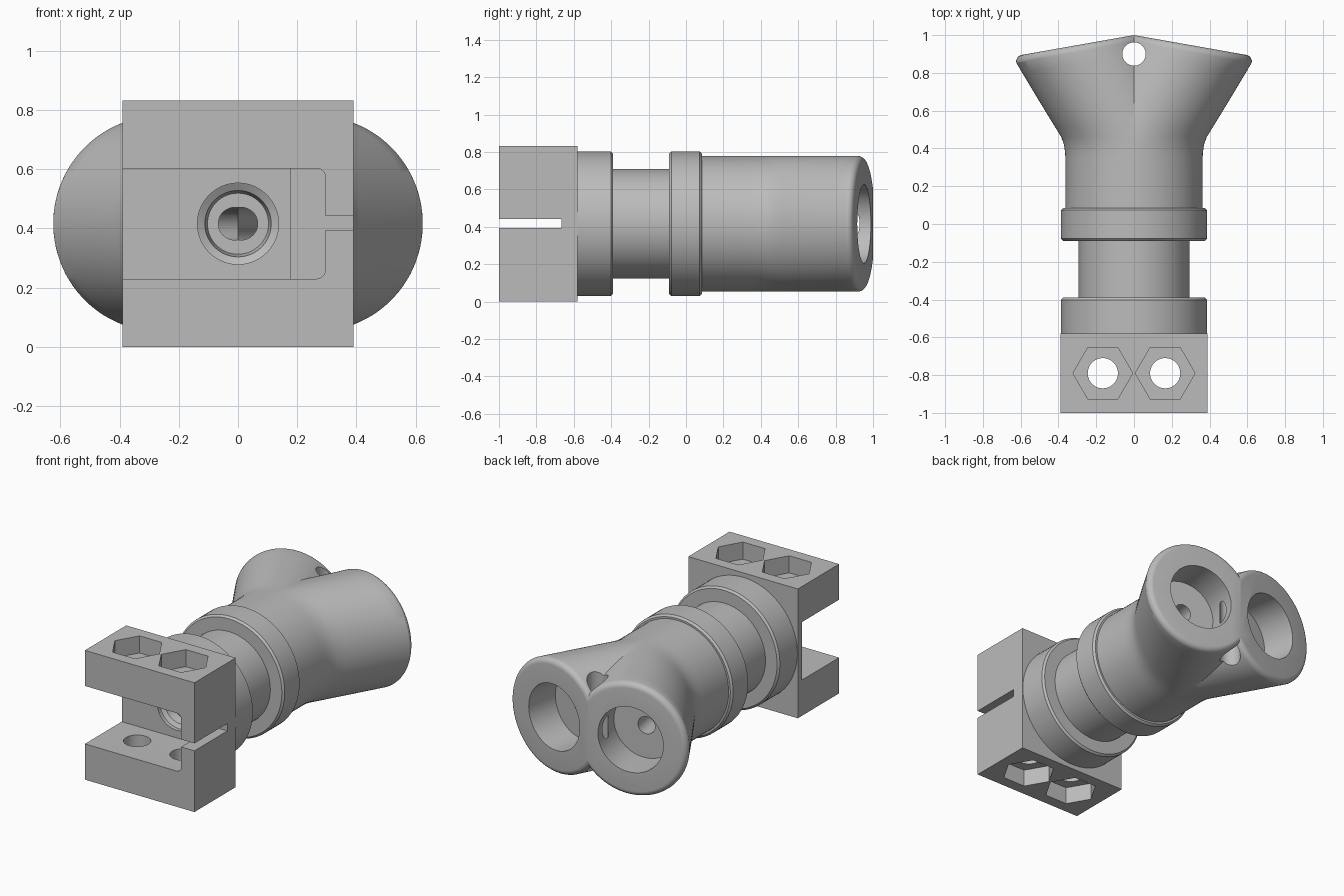
import bpy, bmesh, math
from mathutils import Matrix, Vector

if "Cube" in bpy.data.objects:
    bpy.data.objects.remove(bpy.data.objects["Cube"])

AXIS_Z = 0.416
SEG = 96
TILT = math.radians(10)

grey = bpy.data.materials.new("plain grey")
grey.use_nodes = True
grey.diffuse_color = (0.5, 0.5, 0.5, 1)
grey.node_tree.nodes["Principled BSDF"].inputs["Base Color"].default_value = (0.5, 0.5, 0.5, 1)


def finish(bm, name):
    bmesh.ops.recalc_face_normals(bm, faces=bm.faces)
    mesh = bpy.data.meshes.new(name)
    bm.to_mesh(mesh)
    bm.free()
    mesh.materials.append(grey)
    obj = bpy.data.objects.new(name, mesh)
    bpy.context.collection.objects.link(obj)
    return obj


def box(name, lo, hi):
    bm = bmesh.new()
    lo, hi = Vector(lo), Vector(hi)
    bmesh.ops.create_cube(bm, size=1, matrix=Matrix.Translation((lo + hi) / 2)
                          @ Matrix.Diagonal((*(hi - lo), 1)))
    return finish(bm, name)


def rod(name, start, end, radius, sides=48):
    bm = bmesh.new()
    start, end = Vector(start), Vector(end)
    turn = (end - start).to_track_quat('Z', 'Y').to_matrix().to_4x4()
    bmesh.ops.create_cone(bm, cap_ends=True, segments=sides, radius1=radius, radius2=radius,
                          depth=(end - start).length,
                          matrix=Matrix.Translation((start + end) / 2) @ turn)
    return finish(bm, name)


def loft(stations):
    """Skin circles given as (centre x, centre y, radius, tilt)."""
    bm = bmesh.new()
    rings = []
    for cx, cy, r, tilt in stations:
        ring = []
        for i in range(SEG):
            a = math.tau * (i + 0.5) / SEG
            u = r * math.cos(a)
            ring.append(bm.verts.new((cx + u * math.cos(tilt), cy - u * math.sin(tilt),
                                      AXIS_Z + r * math.sin(a))))
        rings.append(ring)
    for a, b in zip(rings, rings[1:]):
        for i in range(SEG):
            j = (i + 1) % SEG
            bm.faces.new((a[i], a[j], b[j], b[i]))
    bm.faces.new(rings[0])
    bm.faces.new(rings[-1])
    return bm


def combine(target, tool, operation):
    """Apply a boolean and discard the tool."""
    tool.hide_render = True
    mod = target.modifiers.new("shape", 'BOOLEAN')
    mod.operation, mod.object, mod.solver = operation, tool, 'EXACT'
    graph = bpy.context.evaluated_depsgraph_get()
    mesh = bpy.data.meshes.new_from_object(target.evaluated_get(graph))
    target.modifiers.clear()
    target.data = mesh
    bpy.data.objects.remove(tool)


# Spindle: two chamfered collars either side of a neck
def collar(y0, y1, r, c=0.012):
    return [(0, y0, r - c, 0), (0, y0 + c, r, 0), (0, y1 - c, r, 0), (0, y1, r - c, 0)]


body = finish(loft(collar(-0.60, -0.39, 0.387) + [(0, -0.39, 0.293, 0), (0, -0.09, 0.293, 0)]
                   + collar(-0.09, 0.085, 0.387)), "clamp_and_twin_socket")

# Twin sockets: one slanting lobe, halved at the centre and mirrored
R, END = 0.363, Vector((0.272, 0.952))
stations = [(0, 0.0, R, 0), (0, 0.34, R, 0), (0.002, 0.38, R, 0), (0.008, 0.42, R, 0)]
low = Vector((0.022, 0.46))
for i in range(9):
    t = i / 8
    p = low.lerp(END - Vector((0.006, 0.035)), t)
    stations.append((p.x, p.y, R, TILT * t))
normal = Vector((math.sin(TILT), math.cos(TILT)))
for i in range(1, 7):
    a = math.pi / 2 * i / 6
    p = END - normal * 0.035 * (1 - math.sin(a))
    stations.append((p.x, p.y, R - 0.035 * (1 - math.cos(a)), TILT))
bm = loft(stations)
bmesh.ops.bisect_plane(bm, geom=bm.verts[:] + bm.edges[:] + bm.faces[:], dist=1e-5,
                       plane_co=(0, 0, 0), plane_no=(1, 0, 0), clear_inner=True)
copy = bmesh.ops.duplicate(bm, geom=bm.verts[:] + bm.edges[:] + bm.faces[:])["geom"]
for v in copy:
    if isinstance(v, bmesh.types.BMVert):
        v.co.x *= -1
bmesh.ops.reverse_faces(bm, faces=[f for f in copy if isinstance(f, bmesh.types.BMFace)])
bmesh.ops.remove_doubles(bm, verts=bm.verts, dist=1e-4)
combine(body, finish(bm, "twin_sockets"), 'UNION')

# Clamp block
combine(body, box("clamp_block", (-0.39, -1, 0), (0.39, -0.58, 0.832)), 'UNION')

# Jaw channel with rounded inner corners, shallow recess and side slit
jaw = box("jaw_cutter", (-0.6, -1.2, 0.23), (0.295, -0.665, 0.603))
bm = bmesh.new()
bm.from_mesh(jaw.data)
corners = [e for e in bm.edges if all(v.co.x > 0 for v in e.verts)
           and abs(e.verts[0].co.y - e.verts[1].co.y) > 0.1]
bmesh.ops.bevel(bm, geom=corners, offset=0.03, segments=6, profile=0.5, affect='EDGES')
bm.to_mesh(jaw.data)
bm.free()
combine(body, jaw, 'DIFFERENCE')
combine(body, box("recess_cutter", (-0.6, -0.8, 0.23), (0.175, -0.625, 0.603)), 'DIFFERENCE')
combine(body, box("slit_cutter", (0.2, -1.2, 0.394), (0.6, -0.665, 0.442)), 'DIFFERENCE')

# Bolt holes with hexagonal nut pockets above and below
for x in (-0.165, 0.165):
    combine(body, rod("bolt_cutter", (x, -0.79, -0.2), (x, -0.79, 1.1), 0.08), 'DIFFERENCE')
    for z0, z1 in ((-0.2, 0.11), (0.722, 1.1)):
        bm = bmesh.new()
        bmesh.ops.create_cone(bm, cap_ends=True, segments=6, radius1=0.158, radius2=0.158,
                              depth=z1 - z0, matrix=Matrix.Translation((x, -0.79, (z0 + z1) / 2))
                              @ Matrix.Rotation(math.pi / 2, 4, 'Z'))
        # Turn the points towards the sides
        pts = [v.co.x - x for v in bm.verts]
        if max(pts) < 0.15:
            bmesh.ops.rotate(bm, verts=bm.verts, cent=(x, -0.79, 0),
                             matrix=Matrix.Rotation(math.pi / 6, 3, 'Z'))
        combine(body, finish(bm, "nut_cutter"), 'DIFFERENCE')

# Front counterbore with a tapered mouth
combine(body, finish(loft([(0, -0.70, 0.137, 0), (0, -0.60, 0.137, 0), (0, -0.585, 0.112, 0),
                           (0, -0.53, 0.103, 0)]), "counterbore_cutter"), 'DIFFERENCE')

# Socket bores, each with a narrow passage to the counterbore
for side in (1, -1):
    face = Vector((side * END.x, END.y, AXIS_Z))
    out = Vector((side * normal.x, normal.y, 0))
    combine(body, rod("bore_cutter", face - out * 0.22, face + out * 0.2, 0.21, 72), 'DIFFERENCE')
    combine(body, rod("passage_cutter", face - out * 1.54, face, 0.055), 'DIFFERENCE')

# Cross pin hole
combine(body, rod("pin_cutter", (0, 0.9, -0.2), (0, 0.9, 1.1), 0.062), 'DIFFERENCE')

bpy.ops.object.select_all(action='DESELECT')
body.select_set(True)
bpy.context.view_layer.objects.active = body
bpy.ops.object.shade_smooth_by_angle(angle=math.radians(25))
